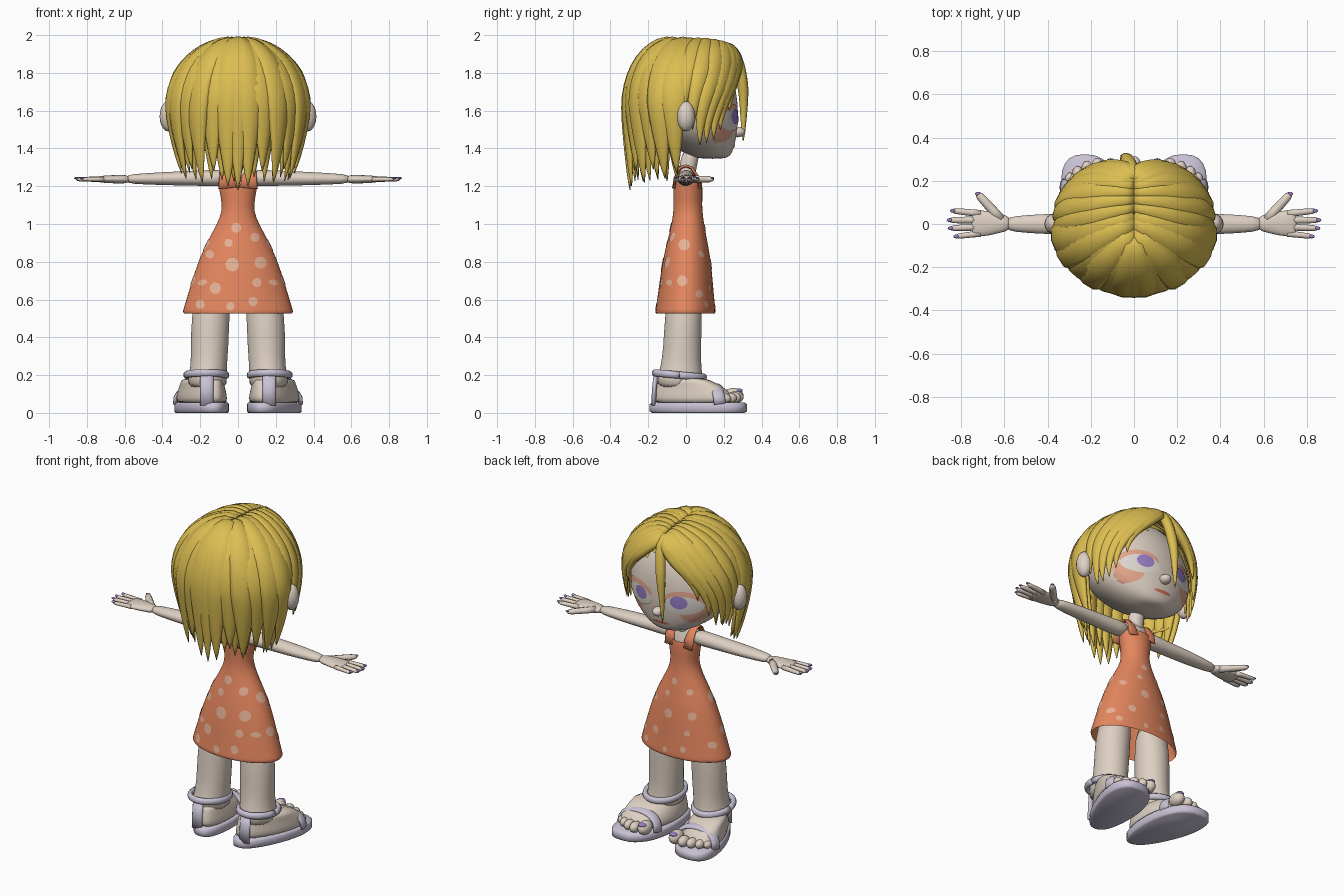
import bpy, bmesh, math, random
from mathutils import Vector as V
from mathutils.bvhtree import BVHTree

if "Cube" in bpy.data.objects:
    bpy.data.objects.remove(bpy.data.objects["Cube"])

random.seed(4)
C, S, PI = math.cos, math.sin, math.pi


def mat(name, r, g, b):
    m = bpy.data.materials.new(name)
    lin = [((c / 255 + 0.055) / 1.055) ** 2.4 for c in (r, g, b)]
    m.diffuse_color = (*lin, 1)
    m.use_nodes = True
    m.node_tree.nodes["Principled BSDF"].inputs["Base Color"].default_value = m.diffuse_color
    return m


HAIR = mat("hair yellow", 220, 190, 82)
SKIN = mat("skin", 222, 208, 195)
DRESS = mat("dress orange", 228, 134, 94)
DOT = mat("dot peach", 233, 180, 152)
SANDAL = mat("sandal lilac grey", 200, 193, 212)
PURPLE = mat("iris and nail purple", 150, 125, 195)
BLUSH = mat("blush", 226, 164, 138)
LIP = mat("lip", 205, 115, 90)
WHITE = mat("eye white", 222, 215, 208)


def finish(name, bm, m, sub=0):
    bmesh.ops.recalc_face_normals(bm, faces=bm.faces)
    me = bpy.data.meshes.new(name)
    bm.to_mesh(me)
    bm.free()
    me.materials.append(m)
    for p in me.polygons:
        p.use_smooth = True
    ob = bpy.data.objects.new(name, me)
    bpy.context.collection.objects.link(ob)
    if sub:
        ob.modifiers.new("smooth", "SUBSURF").levels = sub
        ob.modifiers["smooth"].render_levels = sub
    return ob


def skin_rings(name, rings, m, sub=0, caps=(True, True)):
    bm = bmesh.new()
    R = [[bm.verts.new(p) for p in r] for r in rings]
    n = len(R[0])
    for a, b in zip(R, R[1:]):
        for i in range(n):
            bm.faces.new((a[i], a[(i + 1) % n], b[(i + 1) % n], b[i]))
    for on, r in zip(caps, (R[0], R[-1])):
        if on:
            bm.faces.new(r)
    return finish(name, bm, m, sub)


def loft(name, rows, m, sub=1, caps=(True, True), n=24):
    """Horizontal ellipses: rows of (z, cx, cy, rx, ry)."""
    return skin_rings(name, [[(cx + rx * C(2 * PI * i / n), cy + ry * S(2 * PI * i / n), z)
                              for i in range(n)] for z, cx, cy, rx, ry in rows], m, sub, caps)


def sweep(name, pts, ws, hs, m, ref=V((0, 0, 1)), n=10, sub=0):
    """Elliptical tube along pts; ref is the thickness direction."""
    pts = [V(p) for p in pts]
    rings = []
    for i, p in enumerate(pts):
        t = (pts[min(i + 1, len(pts) - 1)] - pts[max(i - 1, 0)]).normalized()
        side = t.cross(ref(p) if callable(ref) else ref).normalized()
        up = side.cross(t)
        rings.append([p + side * ws[i] * C(2 * PI * k / n) + up * hs[i] * S(2 * PI * k / n)
                      for k in range(n)])
    return skin_rings(name, rings, m, sub)


def ball(name, c, r, m):
    bm = bmesh.new()
    bmesh.ops.create_uvsphere(bm, u_segments=16, v_segments=10, radius=1)
    for v in bm.verts:
        v.co = V((v.co.x * r[0] + c[0], v.co.y * r[1] + c[1], v.co.z * r[2] + c[2]))
    return finish(name, bm, m)


def decal(name, bvh, u, z, ru, rz, m, off=0.003, sgn=1, side=False):
    """Thin patch projected along y (or x for side) onto a surface."""
    def hit(a, b):
        o = V((2 * sgn, a, b)) if side else V((a, 2 * sgn, b))
        d = V((-sgn, 0, 0)) if side else V((0, -sgn, 0))
        h = bvh.ray_cast(o, d)
        h = h if h[0] else bvh.find_nearest(V((0, a, b)) if side else V((a, 0, b)))
        return h[0] - d * off
    rings = [[hit(u + ru * k * C(2 * PI * i / 20), z + rz * k * S(2 * PI * i / 20))
              for i in range(20)] for k in (1, 0.8, 0.6, 0.4, 0.2, 0.03)]
    skin_rings(name, rings, m, caps=(False, True))


def tree(ob):
    bpy.context.view_layer.update()
    return BVHTree.FromObject(ob, bpy.context.evaluated_depsgraph_get())


# Head, nose, neck and torso
head = loft("head", [(1.345, 0, .14, .06, .06), (1.36, 0, .13, .135, .11), (1.42, 0, .085, .235, .175),
                     (1.5, 0, .04, .31, .235), (1.6, 0, .02, .335, .26), (1.75, 0, 0, .315, .265),
                     (1.87, 0, 0, .21, .19), (1.92, 0, 0, .1, .1)], SKIN, 2)
ball("nose", (0, .272, 1.487), (.034, .042, .028), SKIN)
loft("neck", [(1.24, 0, 0, .055, .05), (1.3, 0, .01, .045, .045), (1.4, 0, .03, .05, .05)], SKIN)
loft("upper_torso", [(1.1, 0, .01, .07, .06), (1.2, 0, .01, .095, .068), (1.26, 0, 0, .1, .055),
                     (1.3, 0, 0, .07, .045), (1.315, 0, 0, .04, .03)], SKIN)

# Face details
hb = tree(head)
for s in (1, -1):
    decal("cheek_blush", hb, s * .215, 1.492, .085, .062, BLUSH, .002)
    decal("eye_shadow", hb, s * .155, 1.583, .11, .054, BLUSH, .004)
    decal("eye", hb, s * .15, 1.55, .105, .058, WHITE, .006)
    decal("iris", hb, s * .13, 1.568, .05, .04, PURPLE, .009)
    ball("ear", (s * .37, 0, 1.57), (.045, .048, .08), SKIN)
decal("mouth", hb, 0, 1.412, .06, .01, LIP)

# Dress with straps and dots
dress = loft("dress", [(.525, 0, -.003, .288, .157), (.535, 0, -.003, .297, .162), (.56, 0, -.002, .288, .157),
                       (.68, 0, 0, .252, .144), (.82, 0, .005, .207, .127), (.93, 0, .007, .152, .102),
                       (1.0, 0, .01, .112, .087), (1.07, 0, .01, .083, .076), (1.13, 0, .01, .09, .077),
                       (1.2, 0, .01, .103, .078), (1.225, 0, .008, .103, .075)], DRESS, 1, (False, False))
for s in (1, -1):
    sweep("dress_strap", [(s * .062, .075, 1.19), (s * .068, .062, 1.25), (s * .07, .03, 1.297), (s * .07, 0, 1.308),
                          (s * .07, -.03, 1.297), (s * .06, -.055, 1.25), (s * .055, -.065, 1.19)],
          [.036, .03, .024, .022, .026, .04, .05], [.008] * 7, DRESS, lambda p: p - V((p.x, 0, 1.22)))
db = tree(dress)
dots = [(-.05, .9, .022), (-.01, .98, .026), (.09, .93, .024), (-.15, .84, .022), (-.03, .785, .036),
        (.12, .795, .032), (-.12, .66, .03), (.1, .69, .024), (-.04, .565, .022), (.08, .59, .024),
        (-.2, .575, .024)]
for u, z, r in dots:
    for sgn in (-1, 1):
        k = 1 if sgn < 0 else .75
        decal("dress_dot", db, -sgn * u, z, r * k, r * k, DOT, .003, sgn)
for u, z, r in ((-.01, .89, .03), (-.02, .7, .028), (.07, .63, .02), (-.09, .69, .016)):
    for sgn in (-1, 1):
        decal("dress_side_dot", db, u, z, r, r, DOT, .003, sgn, True)


# Foot outline, reused for sole and foot
def outline(k, z, ymid, yr):
    ring = []
    for i in range(32):
        c, sn = C(2 * PI * i / 32), S(2 * PI * i / 32)
        x = (.132 + .034 * sn) * k * math.copysign(abs(c) ** .8, c)
        ring.append((.18 + .048 * sn + x, ymid + yr * sn, z))
    return ring


def flip(pts, s):
    return [(s * p[0], p[1], p[2]) for p in pts]


for s in (1, -1):
    # Legs, feet and sandals
    loft("leg", [(.12, s * .162, -.03, .105, .125), (.19, s * .162, -.032, .104, .122), (.24, s * .155, -.027, .096, .108),
                 (.35, s * .15, -.02, .1, .1), (.5, s * .147, -.015, .102, .1), (.7, s * .125, 0, .09, .085)], SKIN)
    skin_rings("foot", [flip(outline(k, z, ym, yr), s) for k, z, ym, yr in (
        (.92, .04, .045, .215), (.92, .08, .04, .212), (.86, .12, .03, .195), (.77, .155, .005, .16),
        (.7, .19, -.025, .125))], SKIN, 1)
    skin_rings("sandal_sole", [flip(outline(k, z, .065, .258 * k), s) for k, z in
                               ((.94, 0), (1, .008), (1.0, .045), (.95, .056))], SANDAL)
    ring = [(s * (.168 + .106 * C(a)), -.035 + .13 * S(a), .2 - .012 * S(a))
            for a in (2 * PI * i / 24 for i in range(25))]
    sweep("ankle_strap", ring, [.016] * 25, [.02] * 25, SANDAL)
    sweep("heel_strap", [(s * .165, y, z) for y, z in ((-.172, .04), (-.168, .12), (-.16, .2))],
          [.036] * 3, [.013] * 3, SANDAL, V((0, 1, 0)))
    arch = [(s * (.202 - .13 * C(a)), .18 - .02 * S(a), .045 + .1 * S(a) ** .7)
            for a in (PI * (i + .001) / 12.01 for i in range(13))]
    sweep("toe_strap", arch, [.032] * 13, [.012] * 13, SANDAL, lambda p: p - V((s * .202, p.y - .02, .03)))
    for i in range(5):
        r = .048 if i == 0 else .041 - .003 * i
        x, y = (.108, .168, .217, .261, .297)[i], (.25, .262, .252, .232, .205)[i]
        ball("toe", (s * x, y, .055 + r * .75), (r * .78, r * 1.15, r * .85), SKIN)
        if i == 0:
            ball("toe_nail", (s * x, y + r * .55, .055 + r * 1.3), (r * .5, r * .5, r * .25), PURPLE)

    # Arm, hand and fingers
    arm = [(.06, .052, .045), (.14, .05, .044), (.25, .048, .04), (.38, .05, .036), (.5, .042, .03), (.6, .033, .024)]
    sweep("arm", [(s * a[0], 0, 1.245 - .012 * a[0]) for a in arm], [a[1] for a in arm], [a[2] for a in arm],
          SKIN, n=14, sub=1)
    palm = [(.57, .033, .022), (.62, .045, .023), (.68, .06, .022), (.73, .064, .018), (.755, .054, .012)]
    sweep("palm", [(s * p[0], .003, 1.237) for p in palm], [p[1] for p in palm], [p[2] for p in palm],
          SKIN, n=14, sub=1)
    fingers = [((.71, .048), (.845, .062), .0155), ((.72, .018), (.86, .018), .016),
               ((.72, -.014), (.855, -.02), .0155), ((.71, -.044), (.828, -.058), .014), ((.615, .02), (.728, .145), .022)]
    for (x0, y0), (x1, y1), r in fingers:
        P = [(s * (x0 + (x1 - x0) * t), y0 + (y1 - y0) * t, 1.237) for t in (0, .3, .6, .85, .96, 1)]
        W = [r * k for k in (1.1, 1, .95, .85, .55, .1)]
        sweep("finger", P, W, [w * .85 for w in W], SKIN, n=8)
        ball("finger_nail", (P[4][0], P[4][1], 1.243), (.013, .009, .006), PURPLE)

# Hair cap: shell with the face opening cut out
bm = bmesh.new()
bmesh.ops.create_uvsphere(bm, u_segments=40, v_segments=24, radius=1)
for v in bm.verts:
    v.co = V((v.co.x * .355, v.co.y * .298, 1.61 + v.co.z * .348))
cut = [f for f in bm.faces if (lambda c: c.z < 1.4 or (c.y > -.03 and c.z < 1.6 + .85 * c.y))(f.calc_center_median())]
bmesh.ops.delete(bm, geom=cut, context="FACES")
finish("hair_cap", bm, HAIR)


# Hair locks: swept from the centre parting down to a pointed tip
def lock(a0, a1, tip, width, k=1.0, thick=.027):
    pts, ws, hs, n = [], [], [], 18
    front = max(0, C(math.radians(a0)))
    for i in range(n + 1):
        t = i / n
        d = .004 + t * (.55 + 1.62 - tip - .004)
        a = math.radians(a0 + (a1 - a0) * t * t * (3 - 2 * t))
        if d < .55:
            ph = d / .55 * PI / 2
            z, q = 1.62 + .35 * C(ph) * k, S(ph)
        else:
            z = 1.62 - (d - .55)
            q = 1 - .2 * ((d - .55) / .4) ** 1.6 * (.25 + .75 * abs(S(a)))
        y0 = .07 + .13 * C(math.radians(a0))
        z -= .02 * max(0, 1 - abs(q) / .25) ** 2 + .035 * front ** 3 * max(0, 1 - q)   # parting dip, lower fringe
        pts.append((.363 * k * q * S(a), y0 * (1 - q) + .308 * k * q * C(a), z))
        e = min(1, .5 + 1.6 * t) * min(1, (1 - t) * 2.2) ** .8
        ws.append(width * e + .002)
        hs.append(thick * min(1, .75 + t) * min(1, (1 - t) * 2.5) ** .7 + .002)
    sweep("hair_lock", pts, ws, hs, HAIR, lambda p: V((p.x, p.y, max(p.z - 1.62, 0) + .001)), n=8)


for s in (1, -1):
    for a0, a1, tip, w in ((6, 42, 1.6, .05), (14, 54, 1.5, .055), (24, 62, 1.45, .055), (38, 70, 1.43, .055),
                           (54, 77, 1.42, .055), (70, 84, 1.5, .055), (86, 93, 1.57, .055)):
        lock(s * a0, s * a1, tip, w)
    for i in range(6):                     # long outer locks on the back
        a = 101 + i * 13.8
        lock(s * (a + 3), s * (a + 1), (1.27, 1.24, 1.29, 1.22, 1.28, 1.2)[i], .076, (1, 1.01, .99, 1.01, .99, 1.01)[i], .03)
    for i in range(7):                     # inner layer fills the gaps
        a = 104 + i * 12
        lock(s * a, s * a, 1.27 + random.uniform(-.05, .02), .062, .92)
lock(180, 180, 1.18, .065, 1.01, .03)
lock(-2, -8, 1.44, .03)
